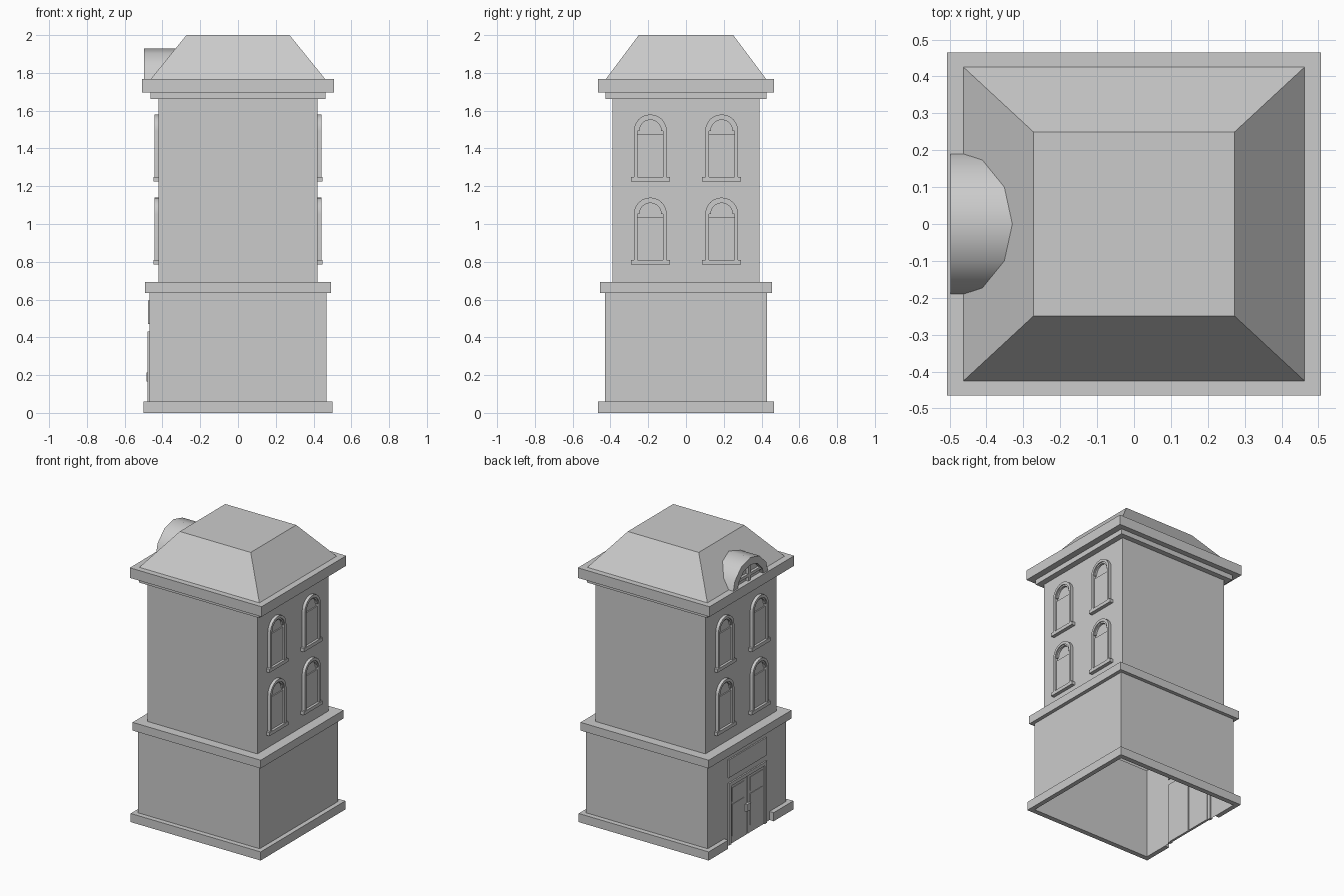
import bpy, bmesh, math

if "Cube" in bpy.data.objects:
    bpy.data.objects.remove(bpy.data.objects["Cube"])


def finish(name, bm, smooth=False):
    bmesh.ops.recalc_face_normals(bm, faces=bm.faces)
    me = bpy.data.meshes.new(name)
    bm.to_mesh(me)
    bm.free()
    ob = bpy.data.objects.new(name, me)
    bpy.context.collection.objects.link(ob)
    if smooth:
        bpy.ops.object.select_all(action='DESELECT')
        ob.select_set(True)
        bpy.context.view_layer.objects.active = ob
        bpy.ops.object.shade_smooth_by_angle(angle=math.radians(40))
    return ob


def shell(name, rings, cap=False):
    """Rectangular tube through (half x, half y, z) rings, open below."""
    bm = bmesh.new()
    loops = [[bm.verts.new((sx * hx, sy * hy, z))
              for sx, sy in ((-1, -1), (1, -1), (1, 1), (-1, 1))] for hx, hy, z in rings]
    for a, b in zip(loops, loops[1:]):
        for i in range(4):
            j = (i + 1) % 4
            bm.faces.new((a[i], a[j], b[j], b[i]))
    if cap:
        bm.faces.new(loops[-1])
    return finish(name, bm)


def box(name, x0, x1, y0, y1, z0, z1):
    bm = bmesh.new()
    bmesh.ops.create_cube(bm, size=1)
    for v in bm.verts:
        v.co.x = (x0, x1)[v.co.x > 0]
        v.co.y = (y0, y1)[v.co.y > 0]
        v.co.z = (z0, z1)[v.co.z > 0]
    return finish(name, bm)


def arch(r, base, spring, yc, n):
    """Points of an upside-down U in the yz plane."""
    pts = [(yc + r, base)] if base < spring else []
    pts += [(yc + r * math.cos(math.pi * i / n), spring + r * math.sin(math.pi * i / n))
            for i in range(n + 1)]
    return pts + ([(yc - r, base)] if base < spring else [])


def panel(name, pts, x0, x1):
    bm = bmesh.new()
    f = bm.faces.new([bm.verts.new((x0, y, z)) for y, z in pts])
    e = bmesh.ops.extrude_face_region(bm, geom=[f])
    for v in e['geom']:
        if isinstance(v, bmesh.types.BMVert):
            v.co.x = x1
    return finish(name, bm, True)


def strip(name, outer, inner, x0, x1):
    """Solid frame between two matching outlines."""
    bm = bmesh.new()
    secs = [[bm.verts.new(p) for p in ((x0, *o), (x1, *o), (x1, *i), (x0, *i))]
            for o, i in zip(outer, inner)]
    for a, b in zip(secs, secs[1:]):
        for k in range(4):
            m = (k + 1) % 4
            bm.faces.new((a[k], a[m], b[m], b[k]))
    bm.faces.new(secs[0])
    bm.faces.new(secs[-1])
    return finish(name, bm, True)


# main body, a hollow shell open at the bottom
shell("ground_floor_walls", [(.468, .43, 0), (.468, .43, .635)])
shell("floor_ledge", [(.468, .43, .635), (.493, .455, .635), (.493, .455, .692), (.422, .39, .692)])
shell("upper_walls", [(.422, .39, .692), (.422, .39, 1.662)])
shell("cornice", [(.422, .39, 1.662), (.462, .427, 1.662), (.462, .427, 1.697),
                  (.507, .465, 1.697), (.507, .465, 1.767), (.462, .425, 1.767)])
shell("roof", [(.462, .425, 1.767), (.273, .25, 2)], cap=True)

# plinth with a gap at the door
for s, n in ((-1, "front"), (1, "back")):
    box("plinth_" + n, -.5, .5, *sorted((s * .43, s * .465)), 0, .06)
    box("plinth_door_" + n, -.5, -.468, *sorted((s * .25, s * .43)), 0, .06)
box("plinth_right", .468, .5, -.43, .43, 0, .06)

# arched windows on both sides
for s in (-1, 1):
    for yc in (-.189, .189):
        for zb in (.785, 1.225):
            sp = zb + .268
            strip("window_frame", arch(.087, zb + .02, sp, yc, 12),
                  arch(.068, zb + .02, sp, yc, 12), s * .42, s * .443)
            strip("window_inner_arch", arch(.068, sp, sp, yc, 12),
                  arch(.058, sp, sp, yc, 12), s * .42, s * .436)
            box("window_sash", *sorted((s * .42, s * .430)), yc - .068, yc + .068, zb + .02, zb + .25)
            box("window_sill", *sorted((s * .42, s * .447)), yc - .103, yc + .103, zb, zb + .024)

# double door, frame, handle and sign board
box("door_lintel", -.478, -.46, -.21, .21, .405, .43)
for s in (-1, 1):
    box("door_post", -.478, -.46, *sorted((s * .185, s * .21)), 0, .43)
    box("door_leaf", -.471, -.455, *sorted((s * .004, s * .185)), 0, .405)
    for z0, z1 in ((.05, .27), (.29, .385)):
        box("door_panel", -.474, -.469, *sorted((s * .03, s * .165)), z0, z1)
box("door_handle", -.485, -.468, -.022, .022, .165, .215)
box("sign_board", -.477, -.46, -.21, .21, .47, .595)

# round dormer
R, C, B = .2, 1.73, 1.767
roof_pts = [(y, z) for y, z in arch(R, C, C, 0, 12)]
half = arch(R, C, C, 0, 6)
inner = arch(.15, C, C, 0, 6)
strip("dormer_rim", half, inner, -.497, -.45)
panel("dormer_body", half, -.47, -.29)
box("dormer_mullion", -.488, -.465, -.012, .012, B, C + .15)
box("dormer_crossbar", -.488, -.465, -.14, .14, B + .03, B + .05)
